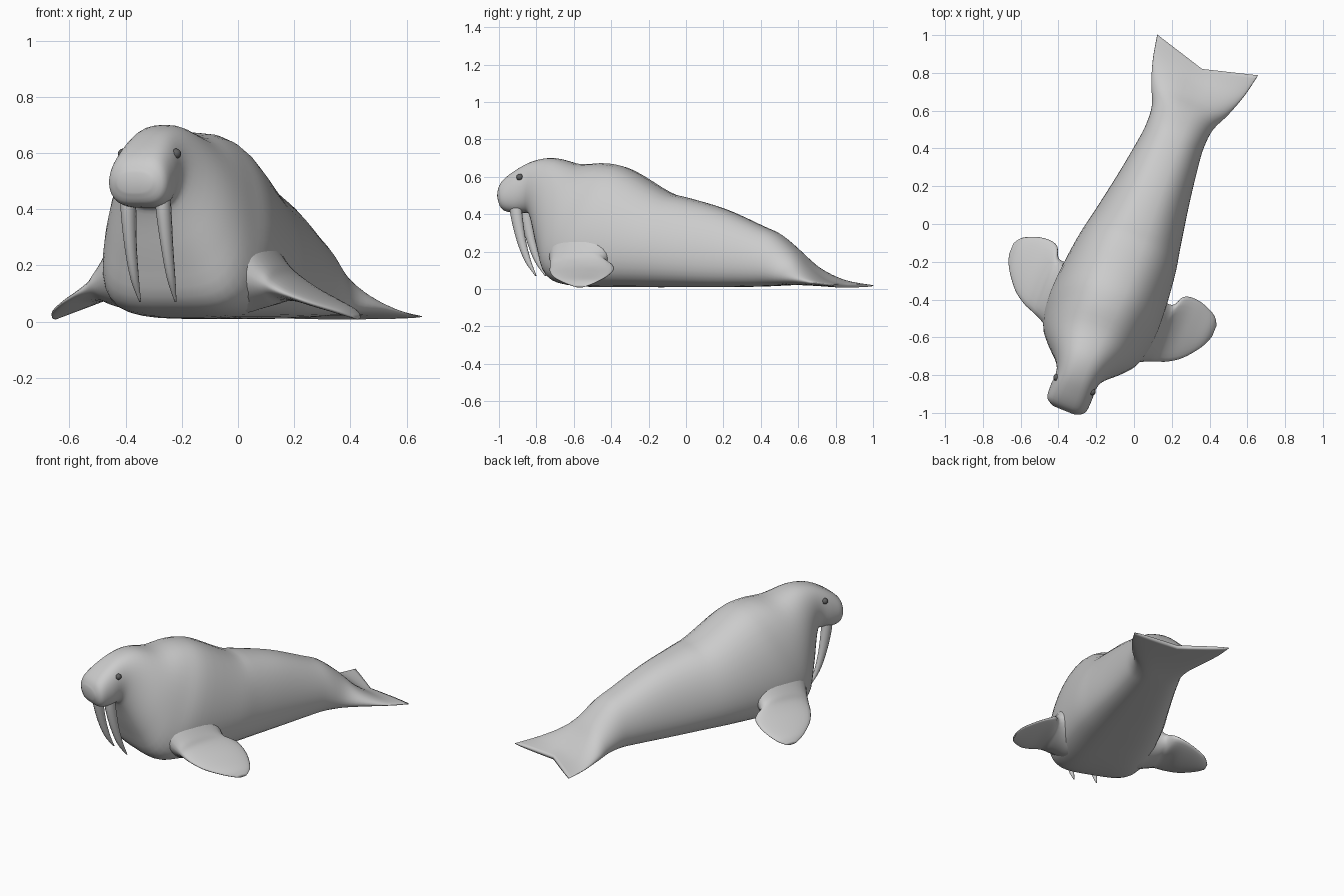
import bpy, bmesh, math
from mathutils import Matrix

if "Cube" in bpy.data.objects:
    bpy.data.objects.remove(bpy.data.objects["Cube"])

# The animal is symmetric; it is modelled along y, then turned in plan
PLACE = Matrix.Translation((0.025, -0.009, 0)) @ Matrix.Rotation(math.radians(-22), 4, 'Z')


def catmull(rows, steps):
    """Smoothly interpolate rows of section parameters."""
    out = []
    for i in range(len(rows) - 1):
        a, b = rows[max(i - 1, 0)], rows[i]
        c, d = rows[i + 1], rows[min(i + 2, len(rows) - 1)]
        for k in range(steps):
            t = k / steps
            out.append([0.5 * (2 * q + (r - p) * t + (2 * p - 5 * q + 4 * r - s) * t * t
                               + (3 * q - p - 3 * r + s) * t ** 3)
                        for p, q, r, s in zip(a, b, c, d)])
    out.append(list(rows[-1]))
    return out


def finish(name, bm, mirror):
    bmesh.ops.recalc_face_normals(bm, faces=bm.faces)
    me = bpy.data.meshes.new(name)
    bm.to_mesh(me)
    bm.free()
    ob = bpy.data.objects.new(name, me)
    bpy.context.collection.objects.link(ob)
    me.shade_smooth()
    if mirror:
        ob.modifiers.new("mirror", 'MIRROR').use_mirror_merge = False
    ob.matrix_world = PLACE
    return ob


def cap(bm, ring, start):
    """Close a ring with strips between its opposite halves."""
    n = len(ring)
    r = ring[start:] + ring[:start]
    for i in range(n // 2):
        quad = dict.fromkeys((r[i], r[i + 1], r[(n - i - 1) % n], r[(n - i) % n]))
        bm.faces.new(list(quad))


def loft(name, rows, section, sides, steps=4, mirror=False, start=0):
    """Skin a closed tube through the sections."""
    bm = bmesh.new()
    rings = [[bm.verts.new(section(r, 2 * math.pi * i / sides)) for i in range(sides)]
             for r in catmull(rows, steps)]
    for a, b in zip(rings, rings[1:]):
        for i in range(sides):
            j = (i + 1) % sides
            bm.faces.new((a[i], a[j], b[j], b[i]))
    cap(bm, rings[0], start)
    cap(bm, rings[-1], start)
    return finish(name, bm, mirror)


def body_section(r, t):
    st, zt, sb, zb, w, p, sweep, q = r
    h = max(0, (1 + math.cos(t)) / 2) ** p
    side = math.copysign(abs(math.sin(t)) ** q, math.sin(t))
    return (w * side, sb + (st - sb) * h + sweep * abs(side), zb + (zt - zb) * h)


def flipper_section(r, t):
    x, front, back, z, thick = r
    return (x, (front + back) / 2 + (back - front) / 2 * math.cos(t),
            max(0.003, z + thick / 2 * math.sin(t)))


def tusk_section(r, t):
    x, y, z, rad = r
    return (x + 0.8 * rad * math.cos(t), y + rad * math.sin(t), z)


# Head, body and tail fan:
# top y,z / bottom y,z / half width / sag / sweep / squareness
loft("body", [
    (-1.055, .53, -1.05, .46, .065, 1.0, 0, .7),
    (-1.03, .58, -1.02, .418, .108, 1.1, 0, .6),
    (-.96, .635, -.95, .405, .116, 1.1, 0, .6),
    (-.86, .685, -.89, .405, .116, 1.0, 0, .7),
    (-.745, .70, -.86, .36, .150, 1.1, 0, .8),
    (-.60, .668, -.80, .20, .230, 1.3, 0, .8),
    (-.45, .672, -.73, .06, .282, 1.6, 0, .8),
    (-.315, .64, -.58, .015, .305, 1.6, 0, .8),
    (-.10, .52, -.25, .01, .280, 1.5, 0, .8),
    (.01, .49, -.02, .01, .245, 1.5, 0, .8),
    (.225, .43, .20, .01, .205, 1.5, 0, .8),
    (.44, .34, .40, .012, .174, 1.4, 0, .8),
    (.55, .29, .50, .015, .165, 1.4, 0, .8),
    (.66, .20, .60, .02, .175, 1.6, 0, .8),
    (.735, .12, .70, .02, .22, 1.5, .01, .8),
    (.82, .055, .80, .015, .262, 1.2, .04, .8),
    (.895, .028, .895, .008, .288, 1.0, .08, .8),
], body_section, 40, start=10)

# Front flippers with broad shoulders: x, front y, back y, height, thickness
loft("front_flippers", [
    (.10, -.66, -.30, .24, .42),
    (.20, -.70, -.30, .215, .37),
    (.26, -.675, -.32, .185, .28),
    (.31, -.65, -.325, .15, .18),
    (.335, -.64, -.31, .135, .13),
    (.36, -.63, -.262, .118, .09),
    (.41, -.61, -.247, .095, .055),
    (.48, -.56, -.258, .065, .04),
    (.55, -.47, -.292, .035, .03),
    (.58, -.40, -.335, .015, .014),
], flipper_section, 24, mirror=True)

# Tusks: centre x, y, z and radius
loft("tusks", [
    (.066, -.948, .46, .034),
    (.068, -.938, .38, .033),
    (.070, -.912, .26, .026),
    (.070, -.874, .15, .018),
    (.068, -.828, .07, .004),
], tusk_section, 12, mirror=True)

# Eyes
bm = bmesh.new()
bmesh.ops.create_uvsphere(bm, u_segments=16, v_segments=10, radius=.018,
                          matrix=Matrix.Translation((.102, -.908, .598)))
eyes = finish("eyes", bm, True)
dark = bpy.data.materials.new("dark_eye")
dark.diffuse_color = (.12, .12, .12, 1)
dark.use_nodes = True
dark.node_tree.nodes["Principled BSDF"].inputs["Base Color"].default_value = dark.diffuse_color
eyes.data.materials.append(dark)
